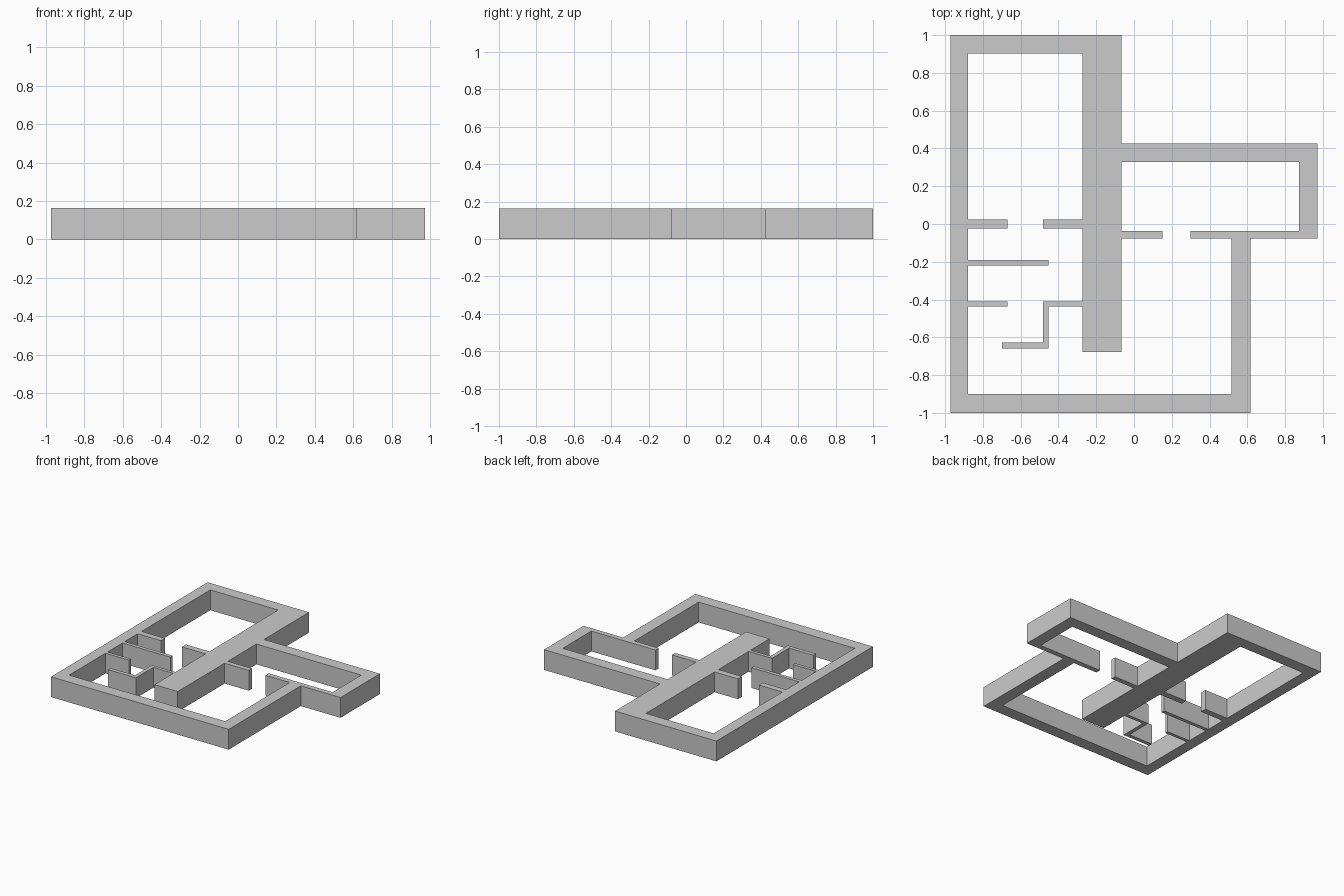
import bpy
import bmesh

if "Cube" in bpy.data.objects:
    bpy.data.objects.remove(bpy.data.objects["Cube"])

HEIGHT = 0.164

# Outside face of the building
outer = [(-.972, -1), (.617, -1), (.617, -.078), (.972, -.078),
         (.972, .425), (-.065, .425), (-.065, 1), (-.972, 1)]

# Inside face, walked around the rooms, wall by wall
inner = (
    # large front room and door stub into the right room
    [(-.88, -.9), (.517, -.9), (.517, -.078), (.3, -.078), (.3, -.037)]
    # right room
    + [(.873, -.037), (.873, .328), (-.065, .328), (-.065, -.037),
       (.152, -.037), (.152, -.078), (-.065, -.078)]
    # free end of the thick central wall
    + [(-.065, -.677), (-.273, -.677), (-.273, -.437)]
    # hooked partition
    + [(-.452, -.437), (-.452, -.659), (-.70, -.659), (-.70, -.627),
       (-.483, -.627), (-.483, -.41), (-.273, -.41)]
    # back room with its two door stubs
    + [(-.273, -.025), (-.483, -.025), (-.483, .025), (-.273, .025),
       (-.273, .903), (-.88, .903), (-.88, .025), (-.67, .025),
       (-.67, -.025), (-.88, -.025)]
    # partitions on the left wall
    + [(-.88, -.19), (-.452, -.19), (-.452, -.22), (-.88, -.22),
       (-.88, -.41), (-.67, -.41), (-.67, -.437), (-.88, -.437)]
)


def extruded_plan(name, outlines, height):
    """Filled floor plan with holes, extruded upward from z = 0."""
    curve = bpy.data.curves.new(name, 'CURVE')
    curve.dimensions = '2D'
    curve.fill_mode = 'BOTH'
    curve.extrude = height / 2
    for points in outlines:
        spline = curve.splines.new('POLY')
        spline.points.add(len(points) - 1)
        for p, (x, y) in zip(spline.points, points):
            p.co = (x, y, 0, 1)
        spline.use_cyclic_u = True
    temp = bpy.data.objects.new(name + "_profile", curve)
    bpy.context.collection.objects.link(temp)
    bpy.context.view_layer.update()
    evaluated = temp.evaluated_get(bpy.context.evaluated_depsgraph_get())
    mesh = bpy.data.meshes.new_from_object(evaluated)
    bpy.data.objects.remove(temp)

    # Weld caps to sides, keep flat faces, rest on the ground
    bm = bmesh.new()
    bm.from_mesh(mesh)
    bmesh.ops.remove_doubles(bm, verts=bm.verts, dist=1e-4)
    bmesh.ops.recalc_face_normals(bm, faces=bm.faces)
    bmesh.ops.translate(bm, verts=bm.verts, vec=(0, 0, height / 2))
    for f in bm.faces:
        f.smooth = False
    bm.to_mesh(mesh)
    bm.free()
    obj = bpy.data.objects.new(name, mesh)
    bpy.context.collection.objects.link(obj)
    return obj


extruded_plan("house_walls", [outer, inner], HEIGHT)
